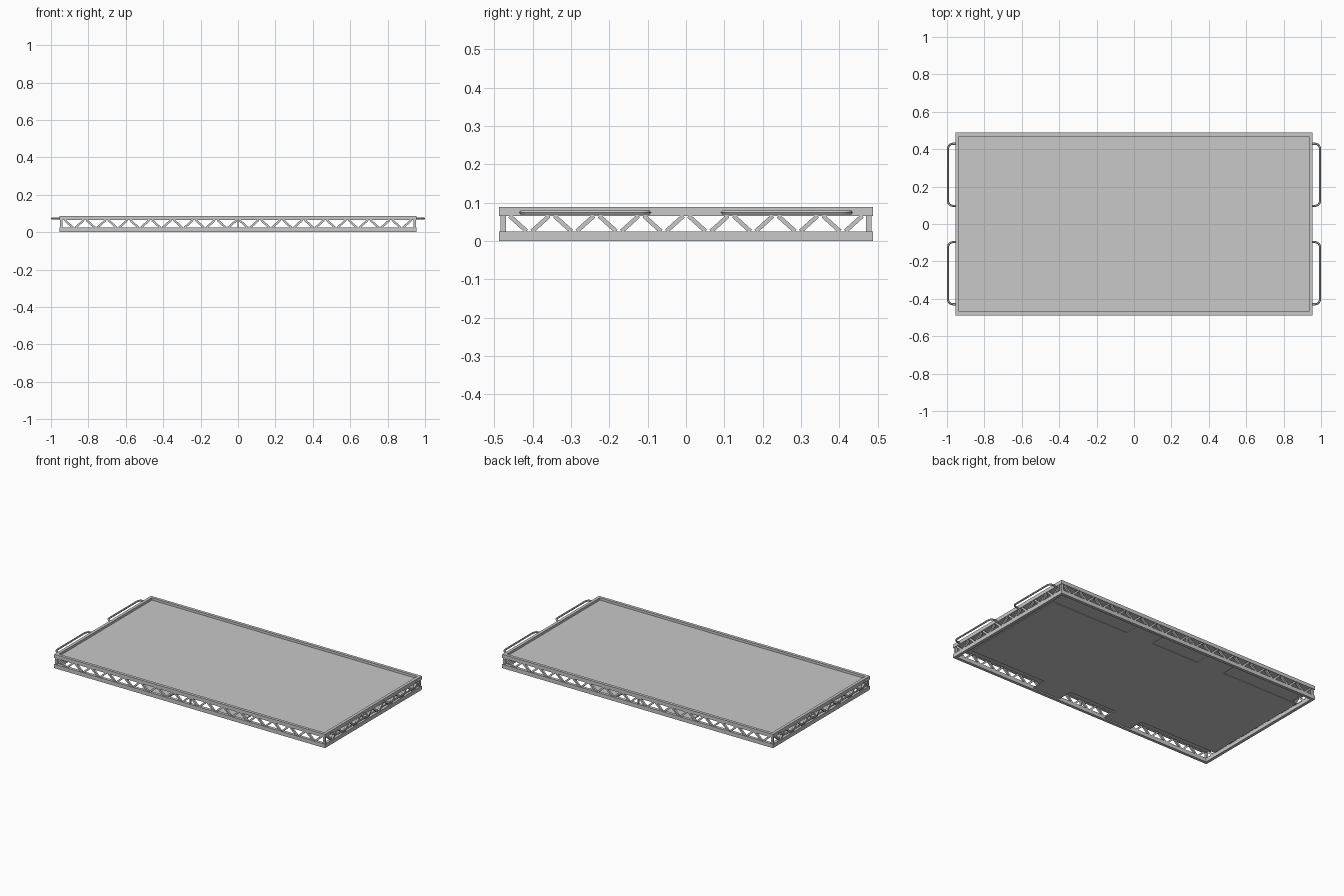
import bpy, bmesh, math
from mathutils import Vector, Matrix

cube = bpy.data.objects.get("Cube")
if cube:
    bpy.data.objects.remove(cube, do_unlink=True)

grey = bpy.data.materials.new("aluminium_grey")
grey.use_nodes = True
grey.diffuse_color = (0.58, 0.58, 0.58, 1)
grey.node_tree.nodes["Principled BSDF"].inputs["Base Color"].default_value = (0.58, 0.58, 0.58, 1)

HX, HY = 0.955, 0.488          # half size of the platform
RAIL = 0.019                   # rail width
LOW, HIGH, TOP = 0.025, 0.065, 0.088


def finish(name, bm):
    bmesh.ops.recalc_face_normals(bm, faces=bm.faces)
    mesh = bpy.data.meshes.new(name)
    bm.to_mesh(mesh)
    bm.free()
    mesh.materials.append(grey)
    obj = bpy.data.objects.new(name, mesh)
    bpy.context.collection.objects.link(obj)


def extrude(bm, faces, height):
    geom = bmesh.ops.extrude_face_region(bm, geom=faces)["geom"]
    verts = [g for g in geom if isinstance(g, bmesh.types.BMVert)]
    bmesh.ops.translate(bm, verts=verts, vec=(0, 0, height))
    # Close the underside when the extrusion has left it open
    open_edges = [e for e in bm.edges if e.is_boundary]
    if open_edges:
        bmesh.ops.holes_fill(bm, edges=open_edges)


def slab(name, outline, z0, z1):
    bm = bmesh.new()
    face = bm.faces.new([bm.verts.new((x, y, z0)) for x, y in outline])
    extrude(bm, [face], z1 - z0)
    finish(name, bm)


def rail_frame(name, z0, z1):
    # Mitred rectangular ring, built as four closed bars
    bm = bmesh.new()
    corners = [(1, 1), (-1, 1), (-1, -1), (1, -1)]

    def ring(hx, hy, z):
        return [bm.verts.new((sx * hx, sy * hy, z)) for sx, sy in corners]

    loops = [ring(HX, HY, z0), ring(HX, HY, z1),
             ring(HX - RAIL, HY - RAIL, z1), ring(HX - RAIL, HY - RAIL, z0)]
    for k in range(4):
        a, b = loops[k], loops[(k + 1) % 4]
        for i in range(4):
            j = (i + 1) % 4
            bm.faces.new((a[i], a[j], b[j], b[i]))
    finish(name, bm)


def add_bar(bm, a, b, width, depth):
    # Flat bar in the xz plane running from a to b
    a, b = Vector(a), Vector(b)
    d = b - a
    matrix = (Matrix.Translation((a + b) / 2)
              @ Matrix.Rotation(-math.atan2(d.z, d.x), 4, 'Y')
              @ Matrix.Diagonal((d.length, depth, width, 1)))
    bmesh.ops.create_cube(bm, size=1, matrix=matrix)


def truss(name, half, count, offset, turn, middle_post):
    bm = bmesh.new()
    reach = half - 0.021
    step = reach / count
    for i in range(2 * count):
        x = -reach + i * step
        za, zb = (HIGH, LOW) if i % 2 == 0 else (LOW, HIGH)
        add_bar(bm, (x + 0.007, 0, za), (x + step - 0.007, 0, zb), 0.011, 0.012)
    if middle_post:
        add_bar(bm, (0, 0, LOW), (0, 0, HIGH), 0.006, 0.012)
    bmesh.ops.translate(bm, verts=bm.verts, vec=(0, -offset, 0))
    bmesh.ops.rotate(bm, verts=bm.verts, matrix=Matrix.Rotation(turn, 3, 'Z'))
    finish(name, bm)


# Upper and lower rails
rail_frame("lower_rail", 0, LOW)
rail_frame("upper_rail", HIGH, TOP)

# Recessed deck
dx, dy = HX - RAIL, HY - RAIL
slab("deck", [(dx, dy), (-dx, dy), (-dx, -dy), (dx, -dy)], HIGH + 0.001, HIGH + 0.008)

# Bottom panel with tabs reaching the long rails
edge = 0.368
quarter = [(0.915, edge), (0.365, edge), (0.365, dy), (0.17, dy), (0.17, edge)]
back = quarter + [(-x, y) for x, y in reversed(quarter)]
slab("bottom_panel", back + [(-x, -y) for x, y in back], 0.008, 0.014)

# Zigzag bracing on the four sides
mid = RAIL / 2
truss("front_bracing", HX, 16, HY - mid, 0, True)
truss("back_bracing", HX, 16, HY - mid, math.pi, True)
truss("left_bracing", HY, 8, HX - mid, math.pi / 2, False)
truss("right_bracing", HY, 8, HX - mid, -math.pi / 2, False)

# Corner posts
bm = bmesh.new()
for sx in (-1, 1):
    for sy in (-1, 1):
        place = Matrix.Translation((sx * (HX - 0.011), sy * (HY - 0.011), (LOW + HIGH) / 2))
        bmesh.ops.create_cube(bm, size=1, matrix=place @ Matrix.Diagonal((0.014, 0.014, HIGH - LOW, 1)))
finish("corner_posts", bm)


# Bent tube handles on both ends
def handle(name, side, y):
    r, bend, half = 0.0055, 0.026, 0.166
    points = [(HX - 0.005, half)]
    for i in range(5):
        a = math.pi / 2 * (1 - i / 4)
        points.append((1 - r - bend + bend * math.cos(a), half - bend + bend * math.sin(a)))
    points += [(x, -v) for x, v in reversed(points)]
    curve = bpy.data.curves.new(name, 'CURVE')
    curve.dimensions = '3D'
    curve.bevel_depth = r
    curve.bevel_resolution = 1
    curve.use_fill_caps = True
    spline = curve.splines.new('POLY')
    spline.points.add(len(points) - 1)
    for p, (x, v) in zip(spline.points, points):
        p.co = (side * x, y + v, 0.074, 1)
    curve.materials.append(grey)
    obj = bpy.data.objects.new(name, curve)
    bpy.context.collection.objects.link(obj)
    bpy.ops.object.select_all(action='DESELECT')
    obj.select_set(True)
    bpy.context.view_layer.objects.active = obj
    bpy.ops.object.convert(target='MESH')
    bpy.ops.object.shade_smooth_by_angle(angle=math.radians(50))


for side, end in ((1, "left"), (-1, "right")):
    for y, part in ((-0.263, "front"), (0.263, "back")):
        handle(f"{end}_{part}_handle", side, y)
